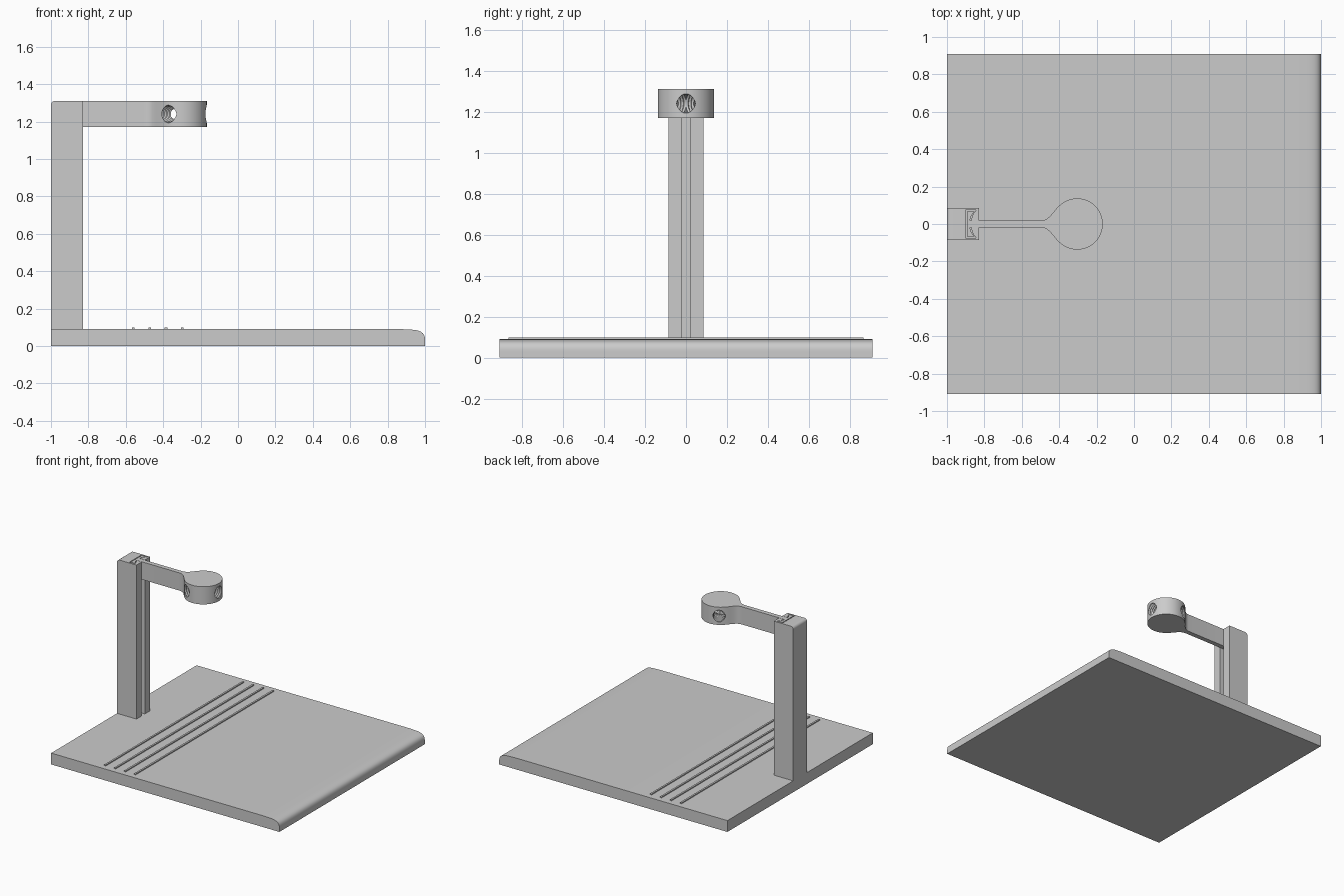
import bpy, bmesh, math
from mathutils import Matrix, Vector
from mathutils.geometry import interpolate_bezier

if "Cube" in bpy.data.objects:
    bpy.data.objects.remove(bpy.data.objects["Cube"], do_unlink=True)

GREY = (0.6, 0.6, 0.6, 1)
grey = bpy.data.materials.new("light grey")
grey.use_nodes = True
grey.diffuse_color = GREY
grey.node_tree.nodes["Principled BSDF"].inputs["Base Color"].default_value = GREY


def finish(name, bm):
    bmesh.ops.recalc_face_normals(bm, faces=bm.faces)
    mesh = bpy.data.meshes.new(name)
    bm.to_mesh(mesh)
    bm.free()
    mesh.materials.append(grey)
    obj = bpy.data.objects.new(name, mesh)
    bpy.context.collection.objects.link(obj)
    return obj


def prism(points, lo, hi, along="z"):
    """Extrude a flat outline along z (xy outline) or along y (xz outline)."""
    def place(a, b, t):
        return (a, b, t) if along == "z" else (a, t, b)
    bm = bmesh.new()
    face = bm.faces.new([bm.verts.new(place(a, b, lo)) for a, b in points])
    out = bmesh.ops.extrude_face_region(bm, geom=[face])
    verts = [g for g in out["geom"] if isinstance(g, bmesh.types.BMVert)]
    bmesh.ops.translate(bm, verts=verts, vec=Vector(place(0, 0, hi - lo)))
    return bm


def mirrored(half):
    """Close a half outline (y > 0) with its reflection."""
    return half + [(x, -y) for x, y in reversed(half)]


def smooth(obj, degrees=30):
    bpy.ops.object.select_all(action="DESELECT")
    obj.select_set(True)
    bpy.context.view_layer.objects.active = obj
    bpy.ops.object.shade_smooth_by_angle(angle=math.radians(degrees))


BASE_TOP, TOP, ARM_LOW = 0.09, 1.31, 1.17

# Base plate with a softly rounded leading edge
nose = interpolate_bezier(Vector((0.93, 0.087)), Vector((0.985, 0.083)),
                          Vector((1, 0.065)), Vector((1, 0.03)), 14)
outline = [(-1, 0), (-1, BASE_TOP), (0.87, BASE_TOP)]
outline += [tuple(p[:2]) for p in nose] + [(1, 0)]
smooth(finish("base_plate", prism(outline, -0.91, 0.91, "y")))

# Four thin ribs across the plate
for i in range(4):
    x = -0.56 + i * 0.0875
    rib = [(x - 0.007, 0.085), (x - 0.007, 0.098), (x + 0.007, 0.098), (x + 0.007, 0.085)]
    finish(f"rib_{i + 1}", prism(rib, -0.866, 0.866, "y"))


def bow(inset):
    """Curved inner side of the channel, from the throat outwards."""
    return [(-0.869 - inset + 0.026 * t * t, 0.02 + (0.055 - inset) * t)
            for t in (i / 8 for i in range(9))]


# Column with a slot running its full height
half = [(-1, 0.086), (-0.83, 0.086), (-0.83, 0.02)] + bow(0) + [(-0.9, 0.075)]
bm = prism(mirrored(half), BASE_TOP, TOP)
edge = [e for e in bm.edges
        if all(v.co.x < -0.99 and v.co.z > TOP - 0.01 for v in e.verts)]
bmesh.ops.bevel(bm, geom=edge, offset=0.022, segments=6, profile=0.5, affect="EDGES")
smooth(finish("column", bm))

# Arm: sliding head, thin web, flare and round end in one outline
CX, R = -0.304, 0.137
head = [(-0.893, 0.068)] + list(reversed(bow(0.007)))
head[-1] = (head[-1][0], 0.018)
flare = interpolate_bezier(Vector((-0.5, 0.018)), Vector((-0.45, 0.018)),
                           Vector((-0.432, 0.073)), Vector((-0.393, 0.104)), 12)
start = math.atan2(0.104, -0.393 - CX)
disc = [(CX + R * math.cos(start * (1 - i / 32)), R * math.sin(start * (1 - i / 32)))
        for i in range(1, 32)]
half = head + [tuple(p[:2]) for p in flare] + disc
arm = finish("arm", prism(half + [(CX + R, 0)] + [(x, -y) for x, y in reversed(half)],
                          ARM_LOW, TOP))


# Three threaded bores meeting in the middle of the round end
def thread_cutter(angle):
    rings = [(-0.012 + 0.008 * i, 0.05 if i % 2 else 0.043) for i in range(20)]
    bm = bmesh.new()
    n = 32
    loops = [[bm.verts.new((d, r * math.cos(math.tau * k / n), r * math.sin(math.tau * k / n)))
              for k in range(n)] for d, r in rings]
    for a, b in zip(loops, loops[1:]):
        for k in range(n):
            bm.faces.new((a[k], a[(k + 1) % n], b[(k + 1) % n], b[k]))
    bm.faces.new(loops[0])
    bm.faces.new(loops[-1])
    move = Matrix.Translation((CX, 0, (ARM_LOW + TOP) / 2)) @ Matrix.Rotation(angle, 4, "Z")
    bm.transform(move)
    cutter = finish("bore_cutter", bm)
    cutter.hide_render = True
    return cutter


for i in range(3):
    cutter = thread_cutter(math.tau * i / 3)
    mod = arm.modifiers.new("bore", "BOOLEAN")
    mod.operation = "DIFFERENCE"
    mod.solver = "EXACT"
    mod.object = cutter
    bpy.context.view_layer.objects.active = arm
    bpy.ops.object.modifier_apply(modifier=mod.name)
    bpy.data.objects.remove(cutter, do_unlink=True)
smooth(arm)
